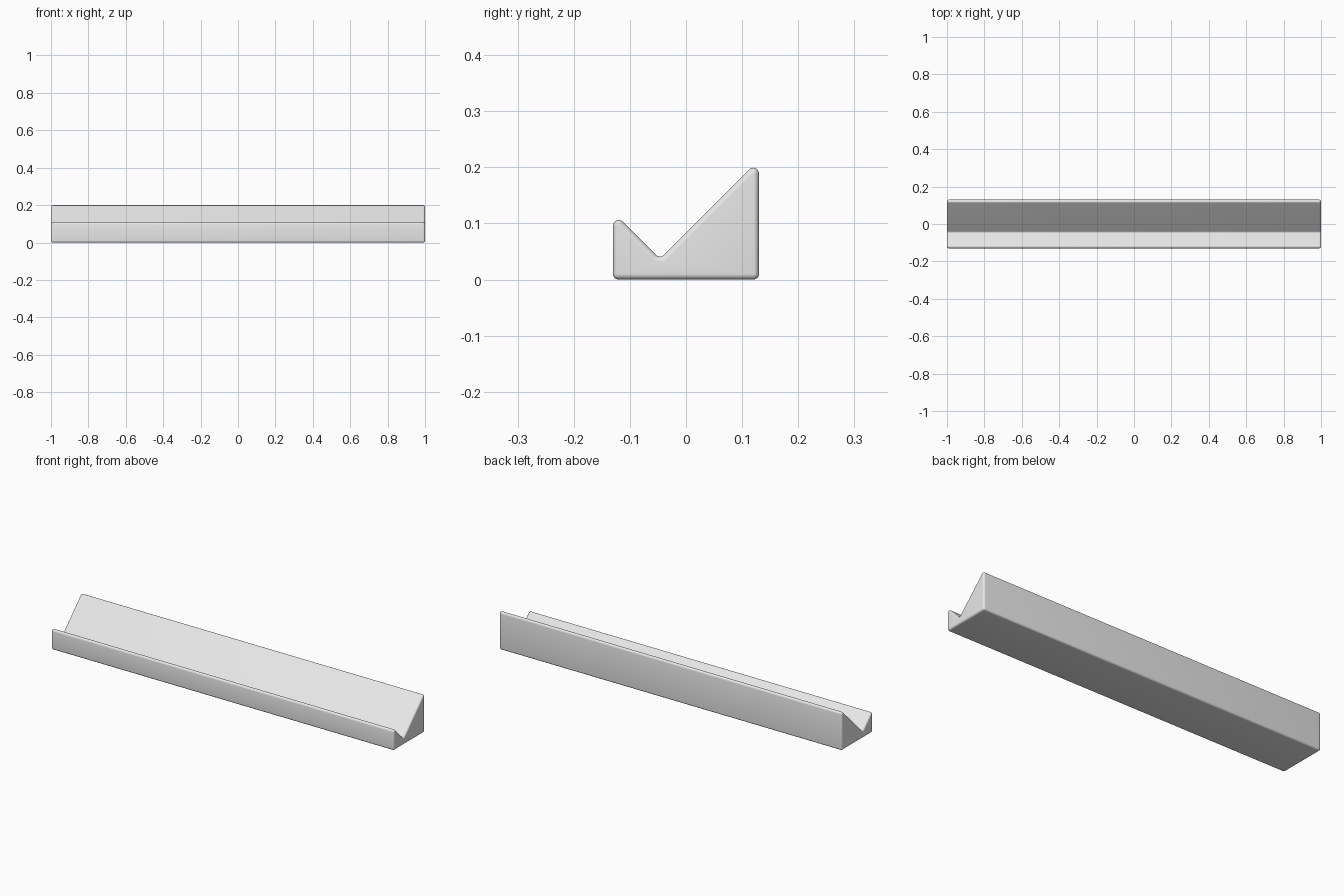
import bpy, bmesh, math
from mathutils import Vector

if "Cube" in bpy.data.objects:
    bpy.data.objects.remove(bpy.data.objects["Cube"])

R = 0.01        # edge rounding radius
SEG = 6         # segments per rounded edge
HALF = 1.0      # half length

# Sharp cross-section (y, z), counter-clockwise: base, tall back, valley, front lip
CORNERS = [Vector(p) for p in [(-0.13, 0), (0.13, 0), (0.13, 0.2135),
                               (-0.0465, 0.037), (-0.13, 0.1205)]]


def rounded_profile(inset):
    """Cross-section with filleted corners, shrunk inwards by inset."""
    pts = []
    n = len(CORNERS)
    for i, c in enumerate(CORNERS):
        a = (c - CORNERS[i - 1]).normalized()
        b = (CORNERS[(i + 1) % n] - c).normalized()
        turn = math.atan2(a.x * b.y - a.y * b.x, a.dot(b))
        sign = 1 if turn > 0 else -1
        back = R * math.tan(abs(turn) / 2)
        outward = Vector((a.y, -a.x))
        centre = c - a * back - outward * R * sign
        radius = R - inset * sign
        start = math.atan2(outward.y * sign, outward.x * sign)
        for k in range(SEG + 1):
            t = start + turn * k / SEG
            pts.append(centre + radius * Vector((math.cos(t), math.sin(t))))
    return pts


# Rings along the length, with rounded ends
end = []
for k in range(SEG + 1):
    t = math.pi / 2 * k / SEG
    end.append((HALF - R + R * math.sin(t), R * (1 - math.cos(t))))
stations = [(-x, d) for x, d in reversed(end)] + end

bm = bmesh.new()
rings = [[bm.verts.new((x, p.x, p.y)) for p in rounded_profile(d)]
         for x, d in stations]
for r0, r1 in zip(rings, rings[1:]):
    for i in range(len(r0)):
        j = (i + 1) % len(r0)
        bm.faces.new((r0[i], r0[j], r1[j], r1[i]))
bm.faces.new(rings[0])
bm.faces.new(rings[-1])
bmesh.ops.remove_doubles(bm, verts=bm.verts, dist=1e-5)
bmesh.ops.recalc_face_normals(bm, faces=bm.faces)

mesh = bpy.data.meshes.new("grooved_rail")
bm.to_mesh(mesh)
bm.free()
rail = bpy.data.objects.new("grooved_rail", mesh)
bpy.context.collection.objects.link(rail)

# Single light grey colour
grey = bpy.data.materials.new("light grey")
grey.diffuse_color = (0.8, 0.8, 0.8, 1)
grey.use_nodes = True
grey.node_tree.nodes["Principled BSDF"].inputs["Base Color"].default_value = grey.diffuse_color
mesh.materials.append(grey)

# Smooth rounded edges
bpy.context.view_layer.objects.active = rail
rail.select_set(True)
bpy.ops.object.shade_smooth_by_angle(angle=math.radians(30))
